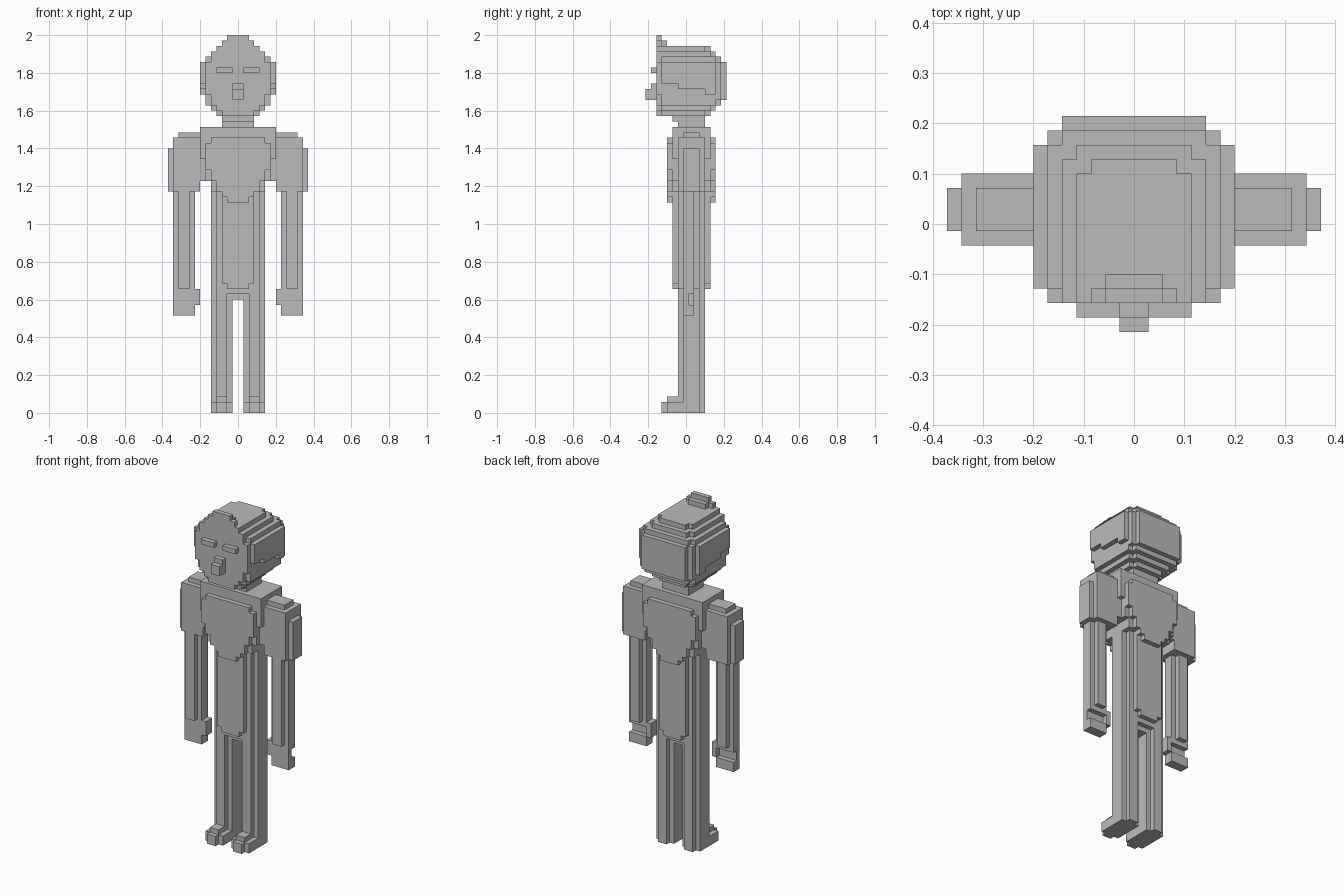
import bpy, bmesh, math

if "Cube" in bpy.data.objects:
    bpy.data.objects.remove(bpy.data.objects["Cube"])

V = 2 / 70          # edge length of one cube cell
J0 = 7.5            # cell row that lies on y = 0
grey = bpy.data.materials.new("plain grey")
grey.diffuse_color = (0.5, 0.5, 0.5, 1)
grey.use_nodes = True
grey.node_tree.nodes["Principled BSDF"].inputs["Base Color"].default_value = grey.diffuse_color
parts = {}


def box(name, x0, x1, y0, y1, z0, z1):
    """Fill a block of cells of a part."""
    parts.setdefault(name, set()).update(
        (x, y, z) for x in range(x0, x1) for y in range(y0, y1) for z in range(z0, z1))


def mid(name, w, y0, y1, z0, z1):
    """Block centred on x = 0 with half width w."""
    box(name, -w, w, y0, y1, z0, z1)


def pair(name, x0, x1, *yz):
    """Block on the right side and its mirror on the left."""
    box("right_" + name, x0, x1, *yz)
    box("left_" + name, -x1, -x0, *yz)


# Head: rounded layers (z0, z1, half width, back row)
for z0, z1, w, b in [(55, 56, 4, 12), (56, 57, 5, 13), (57, 58, 6, 14), (58, 59, 6, 15),
                     (59, 65, 7, 15), (65, 66, 6, 14), (66, 67, 5, 13), (67, 68, 4, 12)]:
    last = w - 2 if w == 7 else w - 1
    mid("head", w, 3, b - 2, z0, z1)
    mid("head", last + 1 if w == 7 else w, b - 2, b - 1, z0, z1)
    mid("head", last, b - 1, b, z0, z1)
# Cheeks are one cell narrower below the hair edge
for s in (-7, 6):
    parts["head"] -= {(s, y, 60) for y in range(3, 6)}
    parts["head"] -= {(s, y, 59) for y in range(3, 11)}

# Face plate, with its raised top edge
for z0, z1, w in [(55, 56, 3), (56, 57, 4), (57, 59, 5), (59, 65, 6), (65, 67, 5),
                  (67, 68, 4), (68, 69, 3), (69, 70, 2)]:
    mid("face", w, 2, 3, z0, z1)
mid("forelock", 2, 3, 4, 68, 69)
pair("eye", 1, 4, 1, 2, 63, 64)
mid("nose", 1, 0, 2, 58, 60)
mid("nose", 1, 1, 2, 60, 61)

# Neck
mid("neck", 3, 5, 11, 54, 55)
mid("neck", 3, 6, 11, 53, 54)

# Torso core, chest and back plates
mid("torso", 7, 6, 11, 45, 53)
mid("torso", 7, 5, 12, 47, 53)
mid("torso", 6, 5, 12, 43, 47)
mid("torso", 5, 5, 12, 41, 43)
for z0, z1, w in [(39, 40, 2), (40, 41, 3), (41, 43, 4), (43, 45, 5), (45, 50, 6), (50, 51, 5)]:
    mid("chest_plate", w, 4, 5, z0, z1)
    mid("back_plate", w, 12, 13, z0, z1)

# Hips and waist
mid("waist", 4, 6, 11, 22, 41)
mid("waist", 5, 7, 10, 22, 41)
mid("waist", 1, 7, 10, 21, 22)
mid("waist", 3, 5, 12, 24, 41)
mid("waist", 2, 5, 12, 23, 24)

# Legs and feet
pair("leg", 1, 5, 7, 10, 0, 22)
pair("leg", 2, 4, 6, 11, 0, 22)
pair("foot", 1, 5, 4, 7, 0, 2)
pair("foot", 2, 4, 3, 4, 0, 2)
pair("foot", 2, 4, 4, 6, 2, 3)

# Upper arms with stepped shoulders
pair("upper_arm", 7, 12, 6, 11, 41, 51)
pair("upper_arm", 6, 7, 6, 11, 43, 45)
pair("upper_arm", 7, 11, 7, 10, 51, 52)
pair("upper_arm", 12, 13, 7, 10, 41, 49)

# Forearms, hands and thumbs
pair("forearm", 8, 12, 7, 9, 22, 41)
pair("forearm", 9, 11, 6, 10, 23, 41)
pair("hand", 8, 12, 7, 9, 18, 20)
pair("hand", 8, 12, 7, 8, 20, 23)
pair("hand", 7, 8, 7, 9, 20, 23)

# Turn each part into a mesh of its outer faces
every = set().union(*parts.values())
for name, cells in parts.items():
    bm = bmesh.new()
    cache = {}

    def corner(p):
        if p not in cache:
            cache[p] = bm.verts.new((p[0] * V, (p[1] - J0) * V, p[2] * V))
        return cache[p]

    for c in sorted(cells):
        for axis in range(3):
            for side in (0, 1):
                n = list(c)
                n[axis] += 2 * side - 1
                if tuple(n) in every:
                    continue
                ring = []
                for du, dv in ((0, 0), (1, 0), (1, 1), (0, 1)):
                    p = list(c)
                    p[axis] += side
                    p[(axis + 1) % 3] += du
                    p[(axis + 2) % 3] += dv
                    ring.append(corner(tuple(p)))
                bm.faces.new(ring if side else ring[::-1])
    bmesh.ops.dissolve_limit(bm, angle_limit=math.radians(1), verts=bm.verts, edges=bm.edges)
    me = bpy.data.meshes.new(name)
    bm.to_mesh(me)
    bm.free()
    me.materials.append(grey)
    bpy.context.collection.objects.link(bpy.data.objects.new(name, me))
